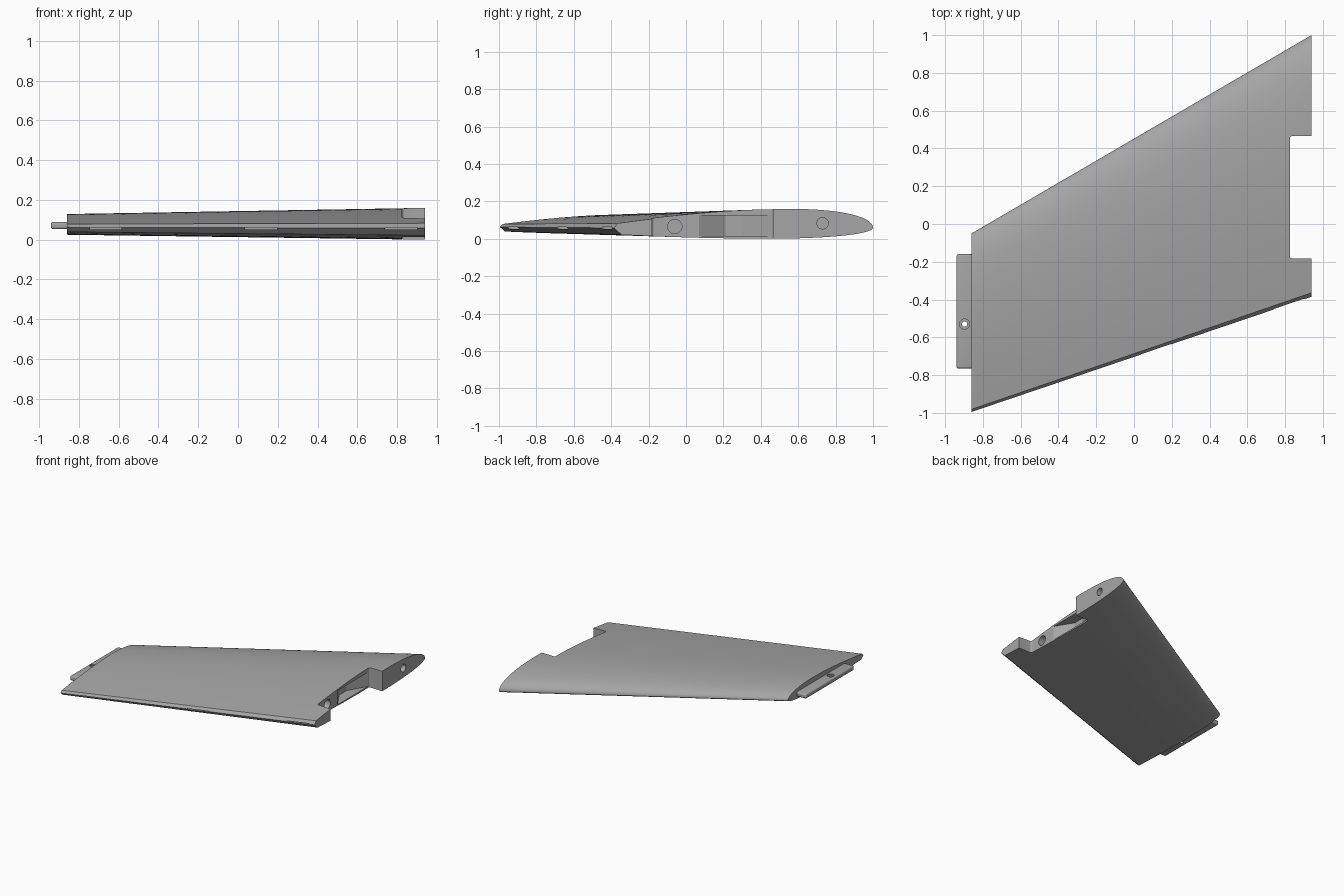
import bpy, bmesh, math

if "Cube" in bpy.data.objects:
    bpy.data.objects.remove(bpy.data.objects["Cube"])

grey = bpy.data.materials.new("plain_grey")
grey.diffuse_color = (0.38, 0.38, 0.38, 1)
grey.use_nodes = True
grey.node_tree.nodes["Principled BSDF"].inputs["Base Color"].default_value = grey.diffuse_color


def make(name, bm):
    bmesh.ops.recalc_face_normals(bm, faces=bm.faces)
    me = bpy.data.meshes.new(name)
    bm.to_mesh(me)
    bm.free()
    ob = bpy.data.objects.new(name, me)
    me.materials.append(grey)
    bpy.context.collection.objects.link(ob)
    return ob


def prism(name, outline, z0, z1, round_r=0):
    """Vertical prism from a plan outline, with optional rounded upright edges."""
    bm = bmesh.new()
    low = [bm.verts.new((x, y, z0)) for x, y in outline]
    face = bm.faces.new(low)
    ext = bmesh.ops.extrude_face_region(bm, geom=[face])
    for g in ext["geom"]:
        if isinstance(g, bmesh.types.BMVert):
            g.co.z = z1
    if round_r:
        up = [e for e in bm.edges if abs(e.verts[0].co.z - e.verts[1].co.z) > 1e-4]
        bmesh.ops.bevel(bm, geom=up, offset=round_r, segments=4, profile=0.5,
                        affect='EDGES')
    return make(name, bm)


def rect(x0, x1, y0, y1):
    return [(x0, y0), (x1, y0), (x1, y1), (x0, y1)]


def cylinder(name, loc, r, depth, along_x=False):
    bpy.ops.mesh.primitive_cylinder_add(vertices=32, radius=r, depth=depth, location=loc,
                                        rotation=(0, math.pi / 2 if along_x else 0, 0))
    ob = bpy.context.object
    ob.name = name
    ob.data.materials.append(grey)
    return ob


def activate(ob):
    bpy.ops.object.select_all(action='DESELECT')
    ob.select_set(True)
    bpy.context.view_layer.objects.active = ob


def cut(target, cutter):
    m = target.modifiers.new("cut", 'BOOLEAN')
    m.operation, m.solver, m.object = 'DIFFERENCE', 'EXACT', cutter
    activate(target)
    bpy.ops.object.modifier_apply(modifier=m.name)
    bpy.data.objects.remove(cutter)


def thickness(u):
    """Aerofoil half thickness, 1 at its fullest point."""
    return (0.2969 * math.sqrt(u) - 0.126 * u - 0.3516 * u**2
            + 0.2843 * u**3 - 0.1015 * u**4) / 0.1

# Aerofoil profile: (fraction of chord from the nose, height), ending in a V-shaped rear edge
N = 28
steps = [(i / N) ** 2 for i in range(N + 1)]
upper = [(0.985 * s, 0.06 + 0.1 * thickness(0.92 * 0.985 * s)) for s in steps]
lower = [(0.971 * s, 0.06 - 0.06 * thickness(0.7 * 0.971 * s)) for s in steps[1:]]
profile = upper + [(1.0, 0.058)] + lower[::-1]

# Tapered, swept wing lofted from root to tip
bm = bmesh.new()
root = [bm.verts.new((0.94, 1 - 1.385 * u, z)) for u, z in profile]
tip = [bm.verts.new((-0.86, -0.05 - 0.945 * u, 0.025 + 0.65 * z)) for u, z in profile]
n = len(profile)
for i in range(n):
    j = (i + 1) % n
    bm.faces.new((root[i], root[j], tip[j], tip[i]))
bm.faces.new(root)
bm.faces.new(tip[::-1])
wing = make("wing_panel", bm)

# Root notch, and the angled bay behind it
cut(wing, prism("notch_cutter", rect(0.825, 1.1, -0.182, 0.465), -0.2, 0.4, 0.012))
cut(wing, prism("bay_cutter", [(0.86, 0.07), (0.825, 0.07), (0.74, 0.21),
                               (0.74, 0.30), (0.825, 0.45), (0.86, 0.45)], 0.014, 0.125))

# Spar tube sockets
cut(wing, cylinder("rear_socket_cutter", (0.75, -0.06, 0.065), 0.038, 0.3, True))
cut(wing, cylinder("front_socket_cutter", (0.9, 0.73, 0.083), 0.03, 0.2, True))

# Hinge slots along the rear edge
for x in (-0.665, 0.115, 0.82):
    edge_y = -0.385 - (0.94 - x) * 0.61 / 1.8
    cut(wing, prism("slot_cutter", rect(x - 0.08, x + 0.08, edge_y - 0.1, edge_y + 0.07),
                    0.052, 0.062))
activate(wing)
bpy.ops.object.shade_smooth_by_angle(angle=math.radians(25))

# Tip mounting tab with rounded outer edges and a countersunk screw hole
tab = prism("tip_tab", rect(-0.94, -0.845, -0.765, -0.16), 0.053, 0.09)
b = tab.modifiers.new("round", 'BEVEL')
b.width, b.segments = 0.011, 4
activate(tab)
bpy.ops.object.modifier_apply(modifier=b.name)
cut(tab, cylinder("screw_hole_cutter", (-0.897, -0.53, 0.07), 0.014, 0.2))
cut(tab, cylinder("counterbore_cutter", (-0.897, -0.53, 0.1), 0.027, 0.04))
activate(tab)
bpy.ops.object.shade_smooth_by_angle(angle=math.radians(30))
